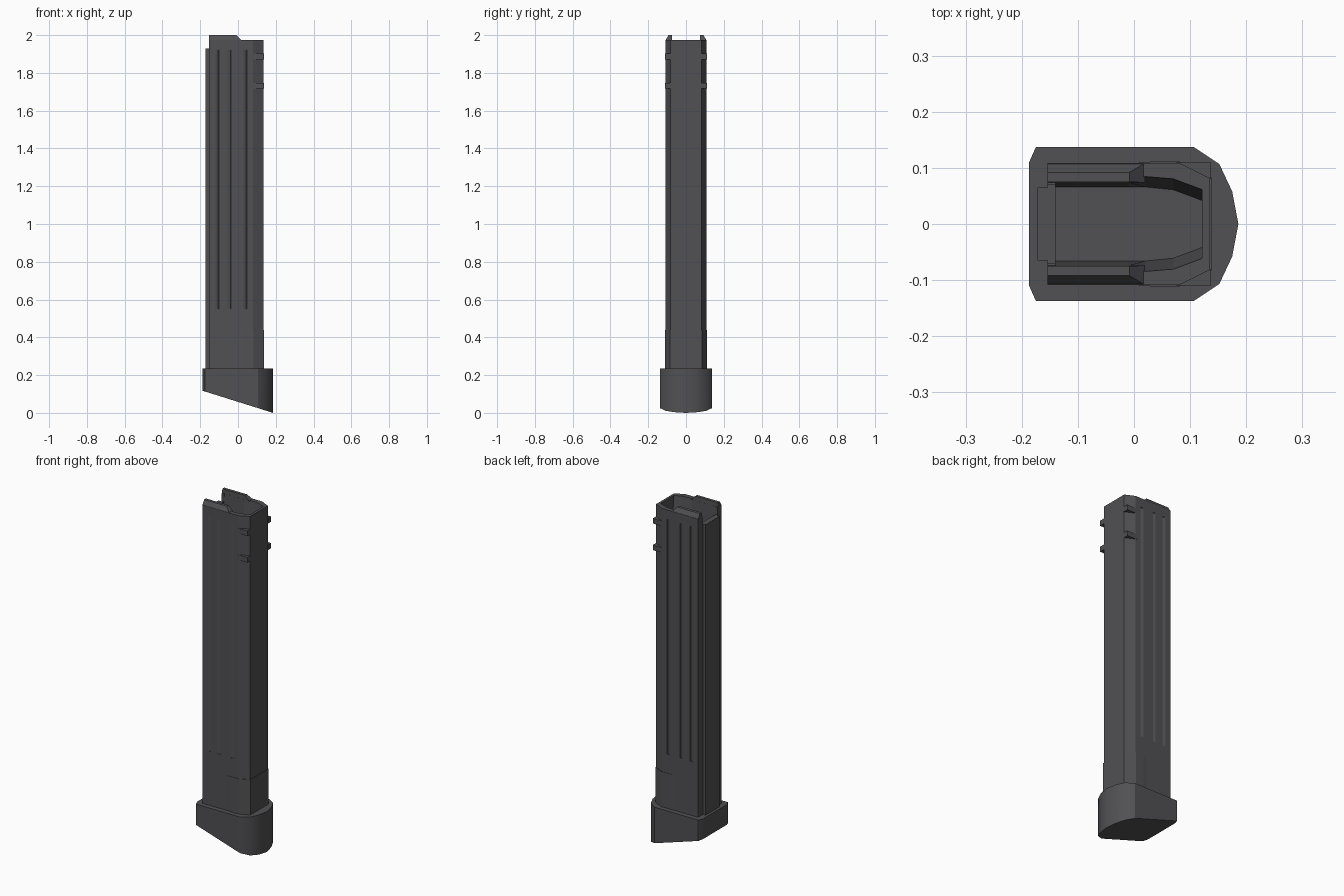
import bpy, bmesh, math

if "Cube" in bpy.data.objects:
    bpy.data.objects.remove(bpy.data.objects["Cube"])

GREY = (0.082, 0.08, 0.086, 1)
mat = bpy.data.materials.new("dark grey polymer")
mat.use_nodes = True
mat.diffuse_color = GREY
mat.node_tree.nodes["Principled BSDF"].inputs["Base Color"].default_value = GREY


def mirror(half):
    """Close a half outline (y >= 0) with its mirror image."""
    return half + [(x, -y) for x, y in reversed(half) if y > 0]


def loft(name, low, high, z_low, z_high):
    """Solid between two outlines; each height is a number or a function of x."""
    bm = bmesh.new()

    def ring(points, z):
        return [bm.verts.new((x, y, z(x) if callable(z) else z)) for x, y in points]

    a, b = ring(low, z_low), ring(high, z_high)
    n = len(a)
    bm.faces.new(a[::-1])
    bm.faces.new(b)
    for i in range(n):
        j = (i + 1) % n
        bm.faces.new((a[i], a[j], b[j], b[i]))
    bmesh.ops.recalc_face_normals(bm, faces=bm.faces)
    mesh = bpy.data.meshes.new(name)
    bm.to_mesh(mesh)
    bm.free()
    obj = bpy.data.objects.new(name, mesh)
    bpy.context.collection.objects.link(obj)
    mesh.materials.append(mat)
    return obj


def cut(target, cutter):
    """Subtract a solid from the target and discard it."""
    mod = target.modifiers.new("cut", 'BOOLEAN')
    mod.operation = 'DIFFERENCE'
    mod.solver = 'EXACT'
    mod.object = cutter
    cutter.hide_render = True
    bpy.context.view_layer.objects.active = target
    bpy.ops.object.modifier_apply(modifier=mod.name)
    bpy.data.objects.remove(cutter)


def rect(x0, x1, y0, y1):
    return [(x0, y0), (x1, y0), (x1, y1), (x0, y1)]


# Slanted base with a rounded nose
base = mirror([(-0.187, 0.11), (-0.175, 0.137), (0.107, 0.137),
               (0.152, 0.107), (0.175, 0.058), (0.186, 0)])
foot = loft("base_plate", base, base, lambda x: 0.117 * (0.186 - x) / 0.373, 0.235)
bpy.context.view_layer.objects.active = foot
foot.select_set(True)
bpy.ops.object.shade_smooth_by_angle(angle=math.radians(32.5))
foot.select_set(False)

# Tube body with chamfered front corners
tube = mirror([(-0.154, 0.109), (0.08, 0.109), (0.135, 0.082)])
body = loft("tube_body", tube, tube, 0.2, 1.975)

# Tapered mouth and the open rear of the mouth
mouth_low = mirror([(-0.14, 0.066), (-0.01, 0.066), (0.02, 0.066), (0.07, 0.061), (0.121, 0.042)])
mouth_high = mirror([(-0.14, 0.074), (-0.01, 0.074), (0.02, 0.085), (0.07, 0.081), (0.121, 0.062)])
cut(body, loft("mouth_cutter", mouth_low, mouth_high, 1.78, 1.98))
slot = rect(-0.2, -0.13, -0.07, 0.07)
cut(body, loft("rear_cutter", slot, slot, 1.93, 2.1))

# Long grooves down both sides
for side in (-1, 1):
    for x in (-0.105, -0.04, 0.043):
        groove = [(x - 0.016, side * 0.1092), (x - 0.016, side * 0.115),
                  (x + 0.004, side * 0.115), (x + 0.004, side * 0.1092), (x, side * 0.104)]
        cut(body, loft("groove_cutter", groove, groove, 0.55, 1.92))

# Raised rear spine
spine = rect(-0.172, -0.145, -0.065, 0.065)
loft("rear_spine", spine, spine, 0.2, 1.93)

# Slightly thicker lower collar towards the front
collar = mirror([(0.0, 0.1085), (0.03, 0.111), (0.081, 0.111), (0.138, 0.084)])
loft("lower_collar", collar, collar, 0.2, 0.44)

# Feed lips and corner tabs, mirrored left and right
for side, word in ((1, "rear"), (-1, "front")):
    lip_low = rect(-0.154, 0.02, side * 0.074, side * 0.109)
    lip_high = rect(-0.154, -0.008, side * 0.075, side * 0.092)
    loft(word + "_feed_lip", lip_low, lip_high, 1.972, 2.0)
    for level, z in (("upper", 1.872), ("lower", 1.717)):
        tab = [(0.075, side * 0.105), (0.075, side * 0.11), (0.137, side * 0.11), (0.137, side * 0.08)]
        loft(f"{word}_{level}_tab", tab, tab, z, z + 0.03)
